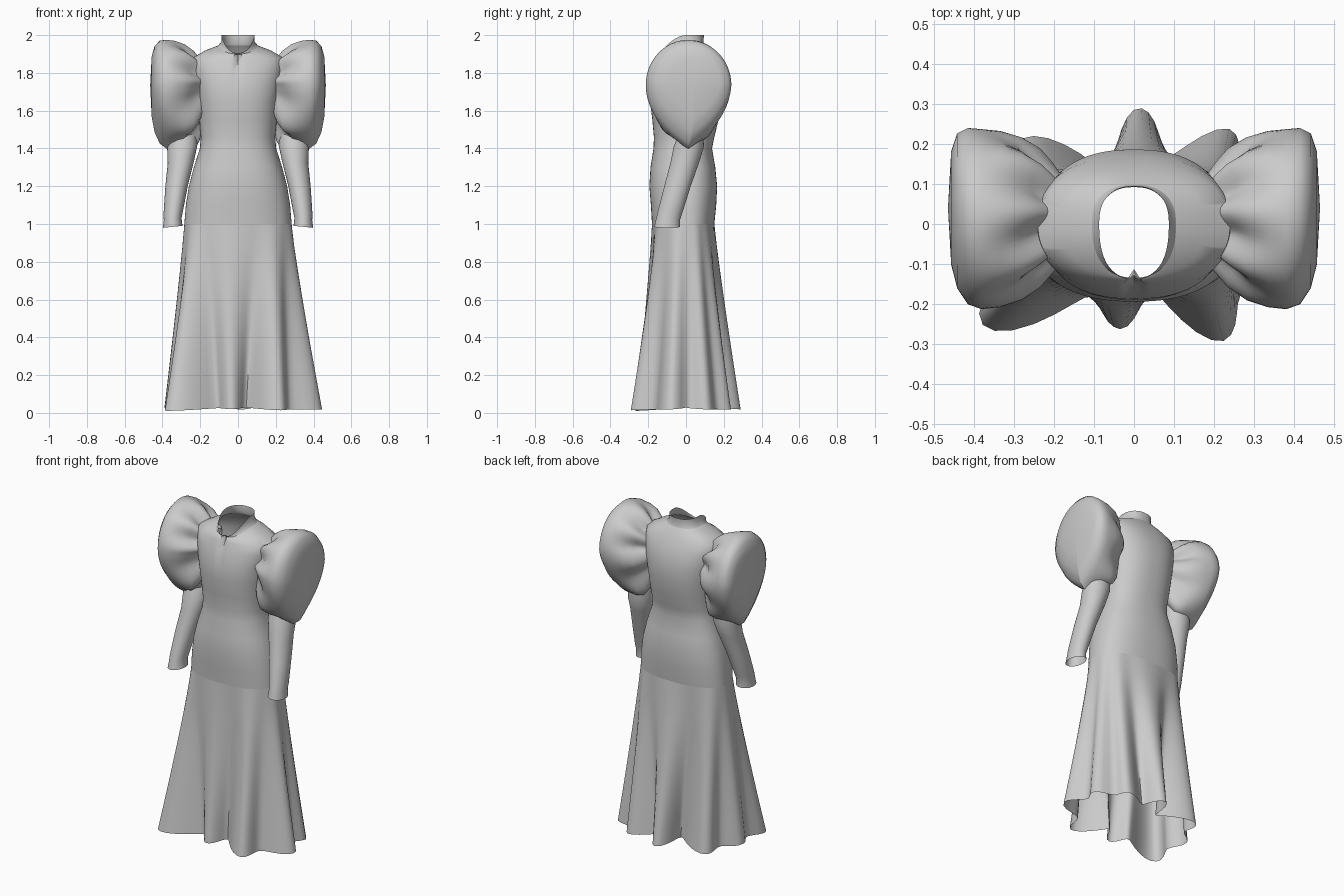
import bpy, bmesh
from math import sin, cos, pi, radians, copysign

cube = bpy.data.objects.get("Cube")
if cube:
    bpy.data.objects.remove(cube, do_unlink=True)

fabric = bpy.data.materials.new("grey fabric")
fabric.use_nodes = True
GREY = (0.6, 0.6, 0.6, 1)
fabric.diffuse_color = GREY
fabric.node_tree.nodes["Principled BSDF"].inputs["Base Color"].default_value = GREY
N = 96
ANGLES = [2 * pi * i / N for i in range(N)]


def power(v, e):
    return copysign(abs(v) ** e, v)


def loft(name, rings, tip=None, mirror=False):
    """Skin closed rings of points; optionally close the last ring on a tip."""
    bm = bmesh.new()
    loops = [[bm.verts.new(p) for p in ring] for ring in rings]
    for low, high in zip(loops, loops[1:]):
        for i in range(len(low)):
            j = (i + 1) % len(low)
            bm.faces.new((low[i], low[j], high[j], high[i]))
    if tip:
        t = bm.verts.new(tip)
        last = loops[-1]
        for i in range(len(last)):
            bm.faces.new((last[i], last[(i + 1) % len(last)], t))
    if mirror:
        for v in bm.verts:
            v.co.x *= -1
        bmesh.ops.reverse_faces(bm, faces=bm.faces)
    mesh = bpy.data.meshes.new(name)
    bm.to_mesh(mesh)
    bm.free()
    mesh.materials.append(fabric)
    ob = bpy.data.objects.new(name, mesh)
    bpy.context.collection.objects.link(ob)
    bpy.ops.object.select_all(action='DESELECT')
    ob.select_set(True)
    bpy.context.view_layer.objects.active = ob
    bpy.ops.object.shade_smooth_by_angle(angle=radians(50))
    return ob


def body_ring(z, rx, front, back, drop=0, slit=0):
    """Rounded section; drop lowers the front, slit pulls in the centre front."""
    ring = []
    for i, a in enumerate(ANGLES):
        c, s = cos(a), sin(a)
        y = (back if s > 0 else -front) * power(s, .82)
        if i == 3 * N // 4:
            y += slit
        ring.append((rx * power(c, .85), y, z - drop * max(0, -s) ** 1.5))
    return ring


# Bodice from hip seam to sloping shoulders
hip = body_ring(1.0, .284, -.18, .15)
bodice = [
    (1.1, .276, -.186, .16), (1.2, .26, -.194, .165),
    (1.3, .234, -.188, .155), (1.4, .202, -.172, .138), (1.46, .197, -.17, .15),
    (1.55, .205, -.178, .172), (1.65, .215, -.19, .186), (1.74, .23, -.187, .186),
    (1.82, .243, -.168, .168, 0, .015), (1.88, .24, -.148, .14, .005, .025),
    (1.918, .175, -.138, .118, .02, .025), (1.945, .105, -.134, .098, .045, .02)]
loft("bodice", [hip] + [body_ring(*r) for r in bodice])

# Stand collar, open and low at the front
loft("collar", [body_ring(1.945, .105, -.134, .098, .045, .02),
                body_ring(1.965, .088, -.136, .092, .06, .015),
                body_ring(2.0, .087, -.138, .095, .095, .01)])

# Skirt flaring into deep folds: angle and radius of each crest and valley
folds = [(3, .36), (16, .41), (31, .32), (43, .34), (64, .19), (87, .29), (114, .135),
         (145, .355), (163, .31), (181, .39), (197, .36), (213, .455), (240, .21),
         (262, .265), (284, .17), (309, .37), (327, .32), (350, .455), (363, .36)]


def hem_point(a):
    deg = a * 180 / pi
    if deg < folds[0][0]:
        deg += 360
    for (a0, r0), (a1, r1) in zip(folds, folds[1:]):
        if a0 <= deg <= a1:
            t = (1 - cos(pi * (deg - a0) / (a1 - a0))) / 2
            r = r0 + (r1 - r0) * t
            return r * cos(a), r * sin(a), .028 - .08 * max(0, r - .17) * abs(sin(a)) ** .5
    return 0, 0, 0


hem = [hem_point(a) for a in ANGLES]
skirt = []
for k in range(9):
    t = k / 8
    w = t ** 1.1
    skirt.append([(b[0] + (h[0] - b[0]) * w, b[1] + (h[1] - b[1]) * w,
                   b[2] + (h[2] - b[2]) * t) for b, h in zip(hip, hem)])
loft("skirt", skirt[::-1])


def puff_ring(x, up, down, gather):
    """Teardrop section pointing down, gathered into pleats near the armhole."""
    ring = []
    centre_y = .012 + .5 * max(0, x - .4)
    for a in ANGLES:
        c, s = cos(a), sin(a)
        pleat = 1 + gather * cos(8 * a + .6)
        if s > 0:
            y, z = .225 * up * c, .24 * up * s
        else:
            width = up + (down - up) * -s
            y, z = .225 * width * power(c, 1.8), .335 * down * s
        ring.append((x + gather * .12 * sin(8 * a), centre_y + y * pleat, 1.735 + z * pleat))
    return ring


puff = [(.185, .45, .6, .05), (.215, .56, .82, .1), (.245, .7, .96, .1), (.285, .86, 1.02, .05),
        (.335, .96, 1.02, .02), (.38, 1, 1, 0), (.415, .98, .92, 0),
        (.442, .86, .74, 0), (.457, .63, .5, 0)]

# Lower sleeve: height, centre x, centre y, half width, half depth
sleeve = [(1.5, .295, .03, .078, .06), (1.41, .295, .015, .08, .08), (1.33, .302, -.005, .07, .076),
          (1.2, .325, -.045, .06, .07), (1.06, .343, -.085, .051, .066),
          (1.025, .346, -.095, .047, .064), (.985, .346, -.1, .052, .068)]

for side, flip in (("left", False), ("right", True)):
    loft(side + "_puff_sleeve", [puff_ring(*r) for r in puff], (.465, .04, 1.735), flip)
    loft(side + "_lower_sleeve",
         [[(x + w * cos(a), y + d * sin(a), z - .1 * w * cos(a)) for a in ANGLES[::2]]
          for z, x, y, w, d in sleeve[::-1]], None, flip)
